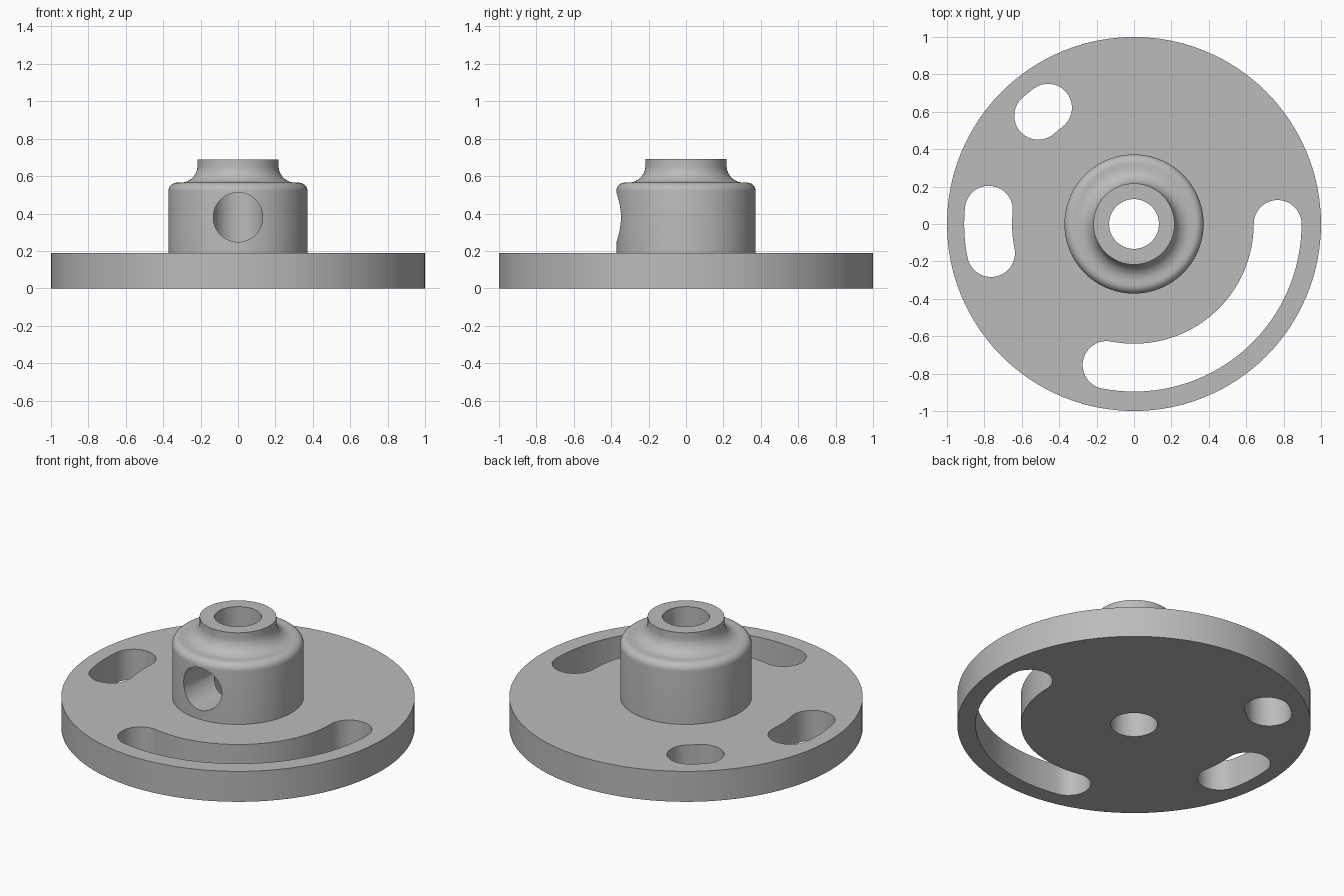
import bpy, bmesh
from math import sin, cos, pi, radians
from mathutils import Matrix, Vector

cube = bpy.data.objects.get("Cube")
if cube:
    bpy.data.objects.remove(cube, do_unlink=True)

PLATE_TOP, HUB_TOP, NECK_TOP = 0.19, 0.565, 0.69
HUB_R, NECK_R, BORE_R, SLOT_R = 0.372, 0.217, 0.133, 0.128

metal = bpy.data.materials.new("grey metal")
metal.use_nodes = True
grey = (0.5, 0.5, 0.5, 1)
metal.diffuse_color = grey
metal.node_tree.nodes["Principled BSDF"].inputs["Base Color"].default_value = grey


def add_object(name, bm):
    bmesh.ops.recalc_face_normals(bm, faces=bm.faces)
    mesh = bpy.data.meshes.new(name)
    bm.to_mesh(mesh)
    bm.free()
    mesh.materials.append(metal)
    obj = bpy.data.objects.new(name, mesh)
    bpy.context.collection.objects.link(obj)
    return obj


def arc(cx, cy, r, start, end, n):
    """Points along an arc, angles in degrees."""
    angles = [radians(start + (end - start) * i / n) for i in range(n + 1)]
    return [(cx + r * cos(a), cy + r * sin(a)) for a in angles]


def lathe(name, profile, segments=96):
    """Revolve a closed (radius, height) outline around z."""
    bm = bmesh.new()
    verts = [bm.verts.new((r, 0, z)) for r, z in profile]
    edges = [bm.edges.new((verts[i - 1], verts[i])) for i in range(len(verts))]
    bmesh.ops.spin(bm, geom=verts + edges, cent=(0, 0, 0), axis=(0, 0, 1),
                   angle=2 * pi, steps=segments, use_merge=False)
    bmesh.ops.remove_doubles(bm, verts=bm.verts, dist=0.0001)
    return add_object(name, bm)


def slot_cutter(path_r, start, end):
    """Round-ended curved slot, following an arc about the axis."""
    n = max(2, round((end - start) / 3))
    outline = arc(0, 0, path_r + SLOT_R, start, end, n)
    for angle, first, side in ((end, end, path_r - SLOT_R), (start, start + 180, None)):
        a = radians(angle)
        cap = arc(path_r * cos(a), path_r * sin(a), SLOT_R, first, first + 180, 24)
        outline += cap[1:] if side else cap[1:-1]
        if side:
            outline += arc(0, 0, side, end, start, n)[1:]
    bm = bmesh.new()
    face = bm.faces.new([bm.verts.new((x, y, -0.1)) for x, y in outline])
    new = bmesh.ops.extrude_face_region(bm, geom=[face])["geom"]
    bmesh.ops.translate(bm, vec=Vector((0, 0, 0.4)),
                        verts=[v for v in new if isinstance(v, bmesh.types.BMVert)])
    return add_object("slot_cutter", bm)


def side_hole_cutter():
    """Radial hole from the front of the hub into the bore."""
    bm = bmesh.new()
    bmesh.ops.create_cone(bm, cap_ends=True, segments=64, radius1=BORE_R - 0.001,
                          radius2=BORE_R - 0.001, depth=0.6,
                          matrix=Matrix.Translation((0, -0.3, 0.38)) @ Matrix.Rotation(pi / 2, 4, "X"))
    return add_object("side_hole_cutter", bm)


# Flange plate, hub, filleted neck and bore in one turned outline
fillet, rounding = 0.09, 0.045
profile = [(BORE_R, 0), (1, 0), (1, PLATE_TOP), (HUB_R, PLATE_TOP)]
profile += arc(HUB_R - rounding, HUB_TOP - rounding, rounding, 0, 90, 8)
profile += arc(NECK_R + fillet, HUB_TOP + fillet, fillet, 270, 180, 12)
profile += [(NECK_R, NECK_TOP), (BORE_R, NECK_TOP)]
body = lathe("flanged_hub", profile)

# Slots through the plate and the hole in the hub
cutters = [slot_cutter(0.768, -101, 0), slot_cutter(0.78, 174.4, 191.5),
           slot_cutter(0.773, 126.5, 131.5), side_hole_cutter()]
bpy.context.view_layer.objects.active = body
for cutter in cutters:
    cutter.hide_render = True
    mod = body.modifiers.new("cut", "BOOLEAN")
    mod.operation = "DIFFERENCE"
    mod.solver = "EXACT"
    mod.object = cutter
    bpy.ops.object.modifier_apply(modifier=mod.name)
    bpy.data.objects.remove(cutter, do_unlink=True)

# Smooth shading with crisp machined edges
bpy.ops.object.select_all(action="DESELECT")
body.select_set(True)
bpy.ops.object.shade_smooth_by_angle(angle=radians(30))
